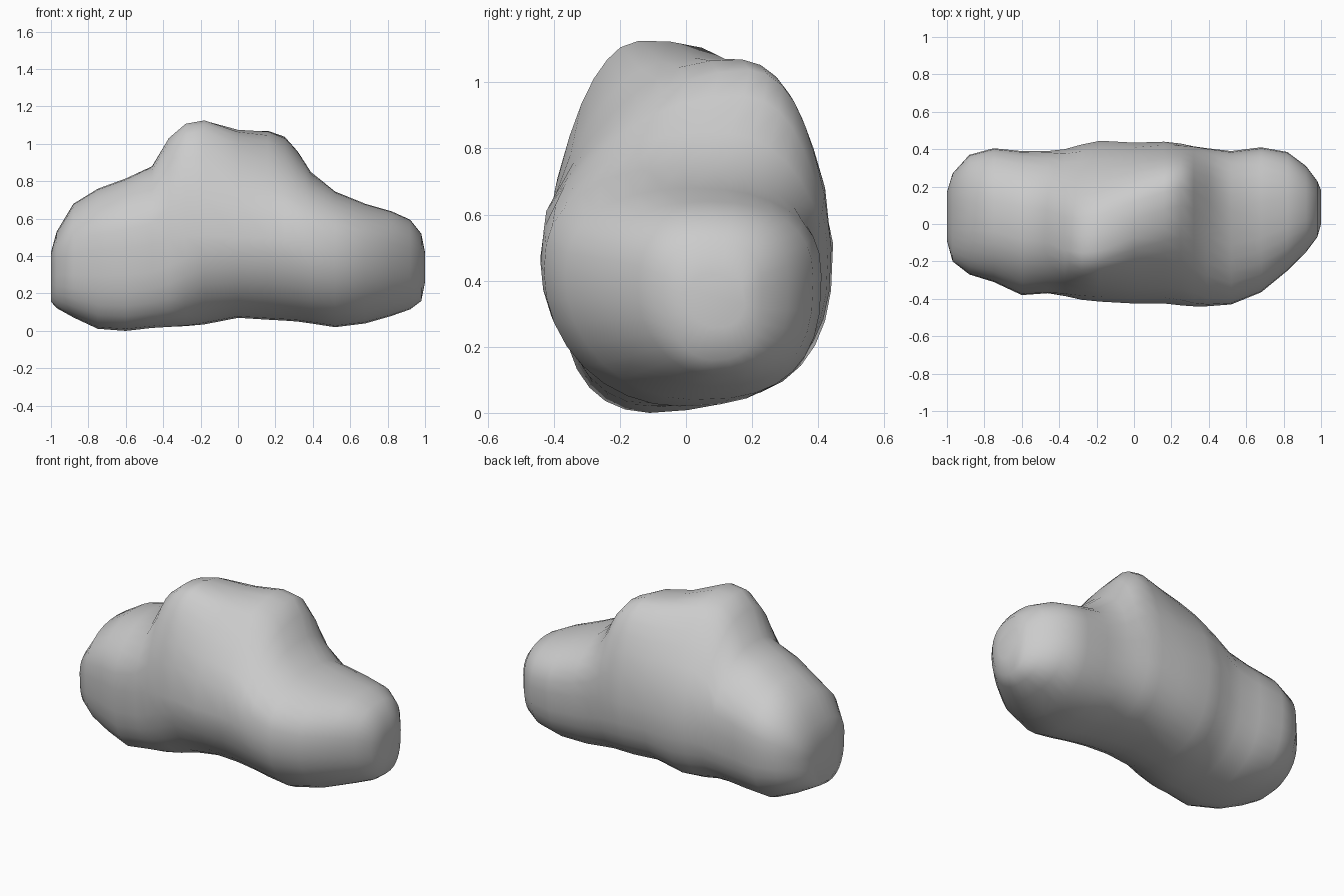
import bpy, bmesh
from math import sin, cos, tau, copysign

# Cross-sections along x: x, bottom z, top z, front y, back y, lean of the crest
SECTIONS = [
    (-1.00, 0.16, 0.44, -0.09, 0.17, 0.0),
    (-0.97, 0.13, 0.55, -0.20, 0.27, 0.0),
    (-0.88, 0.08, 0.70, -0.27, 0.37, 0.0),
    (-0.75, 0.02, 0.78, -0.31, 0.405, 0.0),
    (-0.60, 0.015, 0.835, -0.38, 0.39, 0.0),
    (-0.46, 0.03, 0.90, -0.37, 0.39, -0.02),
    (-0.37, 0.035, 1.05, -0.385, 0.40, -0.06),
    (-0.28, 0.04, 1.125, -0.405, 0.425, -0.07),
    (-0.18, 0.055, 1.145, -0.415, 0.445, -0.06),
    (0.00, 0.09, 1.095, -0.425, 0.435, 0.02),
    (0.16, 0.08, 1.085, -0.425, 0.44, 0.07),
    (0.25, 0.075, 1.05, -0.435, 0.43, 0.10),
    (0.32, 0.07, 0.975, -0.44, 0.415, 0.09),
    (0.39, 0.06, 0.87, -0.44, 0.405, 0.05),
    (0.52, 0.04, 0.765, -0.43, 0.39, 0.0),
    (0.68, 0.06, 0.70, -0.365, 0.41, 0.0),
    (0.82, 0.10, 0.66, -0.25, 0.385, 0.0),
    (0.92, 0.135, 0.615, -0.15, 0.31, 0.0),
    (0.98, 0.18, 0.54, -0.07, 0.23, 0.0),
    (1.00, 0.28, 0.44, 0.00, 0.18, 0.0),
]
SIDES = 32


def clamp(v):
    return min(1, max(0, v))


def power(v, n):
    return copysign(abs(v) ** (2 / n), v)


def ring(bm, x, zb, zt, y0, y1, lean):
    zc = 0.28 + 0.22 * zt
    yc, ry = (y0 + y1) / 2, (y1 - y0) / 2
    foot = clamp((-0.2 - x) / 0.2)
    verts = []
    for i in range(SIDES):
        c, s = cos(tau * i / SIDES), sin(tau * i / SIDES)
        n = 2.4 + 0.4 * clamp((zt - 0.8) / 0.3)   # upper half, squarer at the hump
        if s < -1e-6:                             # square back, undercut front
            n = 2.7 if c > 0 else 2.0 + 0.7 * foot
        c, s = power(c, n), power(s, n)
        z = zc + s * ((zt - zc) if s > 0 else (zc - zb))
        h = clamp((z - 0.62) / 0.45)
        y = (yc + ry * c) * (1 - 0.28 * h) + lean * max(s, 0) ** 2
        z += 1.8 * lean * (y - lean) * h          # crest slopes down from its peak
        z += 0.13 * foot * (y + 0.1) * max(-s, 0) # foot rises toward the back
        verts.append(bm.verts.new((x, y, z)))
    return verts


# Rounded body lofted through the sections
bm = bmesh.new()
rings = [ring(bm, *s) for s in SECTIONS]
for a, b in zip(rings, rings[1:]):
    for i in range(SIDES):
        j = (i + 1) % SIDES
        bm.faces.new((a[i], a[j], b[j], b[i]))

# Closed ends
bm.faces.new(rings[0])
bm.faces.new(rings[-1])
bmesh.ops.recalc_face_normals(bm, faces=bm.faces)
low = min(v.co.z for v in bm.verts)
for v in bm.verts:
    v.co.z -= low
for f in bm.faces:
    f.smooth = True

mesh = bpy.data.meshes.new("boulder")
bm.to_mesh(mesh)
bm.free()
body = bpy.data.objects.new("boulder", mesh)
bpy.context.collection.objects.link(body)
